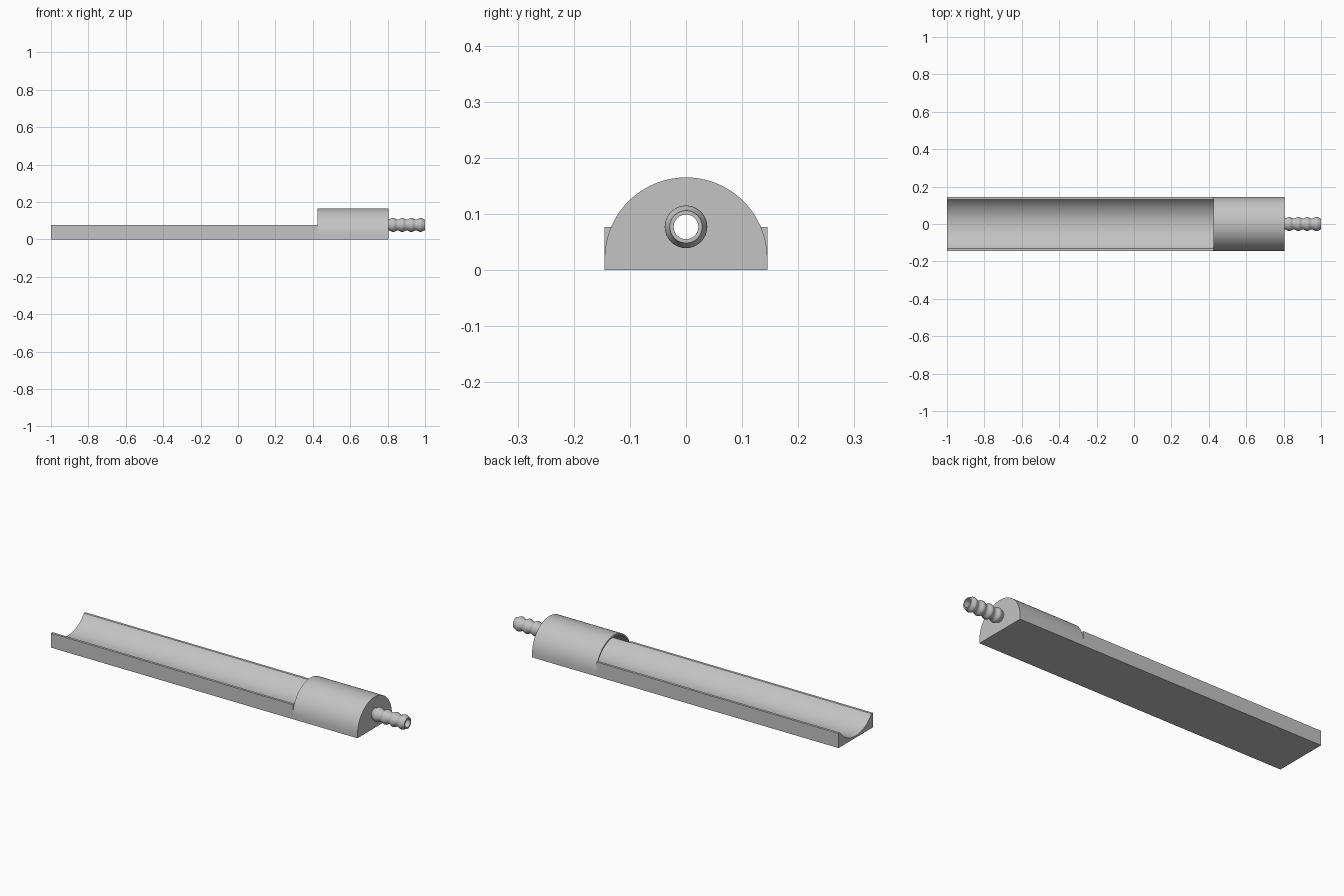
import bpy, bmesh
from math import pi, sin, cos, atan2
from mathutils import Matrix

if "Cube" in bpy.data.objects:
    bpy.data.objects.remove(bpy.data.objects["Cube"], do_unlink=True)

HALF_W, RIM, TOP, SHOULDER = 0.145, 0.077, 0.165, 0.02
X_BACK, X_STEP, X_WALL, X_FACE, X_TIP = -1.0, 0.425, 0.775, 0.805, 1.0
HOLE = 0.022

grey = bpy.data.materials.new("light grey plastic")
grey.use_nodes = True
colour = (0.55, 0.55, 0.55, 1)
grey.diffuse_color = colour
grey.node_tree.nodes["Principled BSDF"].inputs["Base Color"].default_value = colour


def arc(radius, centre_z, start, end, steps=40):
    angles = [start + (end - start) * i / steps for i in range(steps + 1)]
    return [(radius * cos(a), centre_z + radius * sin(a)) for a in angles]


def bowed_arc(half_width, rise):
    """Arc over a chord at rim height, running from +y to -y."""
    r = (half_width ** 2 + rise ** 2) / (2 * abs(rise))
    sign = 1 if rise > 0 else -1
    centre = rise - sign * r
    a = atan2(-centre, half_width)
    return arc(r, RIM + centre, a, sign * pi - a)


def finish(name, bm):
    bmesh.ops.remove_doubles(bm, verts=bm.verts, dist=0.00005)
    bmesh.ops.recalc_face_normals(bm, faces=bm.faces)
    mesh = bpy.data.meshes.new(name)
    bm.to_mesh(mesh)
    bm.free()
    mesh.materials.clear()
    mesh.materials.append(grey)
    mesh.shade_smooth()
    mesh.set_sharp_from_angle(angle=pi / 6)
    obj = bpy.data.objects.new(name, mesh)
    bpy.context.collection.objects.link(obj)
    return obj


def extrude_profile(name, loops, x0, x1):
    """Extrude y-z outlines (later loops are holes) along x."""
    curve = bpy.data.curves.new(name + "_profile", "CURVE")
    curve.dimensions = "2D"
    curve.fill_mode = "BOTH"
    curve.extrude = (x1 - x0) / 2
    for loop in loops:
        spline = curve.splines.new("POLY")
        spline.points.add(len(loop) - 1)
        for point, (y, z) in zip(spline.points, loop):
            point.co = (y, z, 0, 1)
        spline.use_cyclic_u = True
    temp = bpy.data.objects.new(name + "_profile", curve)
    bpy.context.collection.objects.link(temp)
    bpy.context.view_layer.update()
    raw = bpy.data.meshes.new_from_object(
        temp.evaluated_get(bpy.context.evaluated_depsgraph_get()))
    bm = bmesh.new()
    bm.from_mesh(raw)
    bpy.data.objects.remove(temp, do_unlink=True)
    bpy.data.meshes.remove(raw)
    axes = Matrix(((0, 0, 1, (x0 + x1) / 2), (1, 0, 0, 0), (0, 1, 0, 0), (0, 0, 0, 1)))
    bmesh.ops.transform(bm, matrix=axes, verts=bm.verts)
    return finish(name, bm)


# Open trough with a curved channel
channel = bowed_arc(0.132, 0.010 - RIM)
trough = [(-HALF_W, RIM), (-HALF_W, 0), (HALF_W, 0), (HALF_W, RIM)] + channel
extrude_profile("trough", [trough], X_BACK, X_STEP)

# Domed housing, hollow up to its end wall
dome = [(-HALF_W, 0), (HALF_W, 0)] + arc(HALF_W, SHOULDER, 0, pi, 48)
roof = bowed_arc(0.128, 0.155 - RIM)
bore = roof + channel[::-1]
extrude_profile("housing", [dome, bore], X_STEP, X_WALL)
hole = arc(HOLE, RIM, 0, 2 * pi, 32)[:-1]
extrude_profile("end_wall", [dome, hole], X_WALL, X_FACE)

# Ribbed hose nozzle, revolved around its bore
RIBS, STEPS = 4, 40
length = X_TIP - X_FACE
profile = [(X_FACE, HOLE)]
for i in range(STEPS + 1):
    t = i / STEPS
    profile.append((X_FACE + length * t, 0.0335 - 0.0045 * cos(2 * pi * RIBS * t)))
profile.append((X_TIP, HOLE))
bm = bmesh.new()
verts = [bm.verts.new((x, 0, r)) for x, r in profile]
edges = [bm.edges.new((a, b)) for a, b in zip(verts, verts[1:] + verts[:1])]
bmesh.ops.spin(bm, geom=verts + edges, cent=(0, 0, 0), axis=(1, 0, 0),
               angle=2 * pi, steps=32, use_merge=True)
bmesh.ops.translate(bm, vec=(0, 0, RIM), verts=bm.verts)
finish("hose_nozzle", bm)
